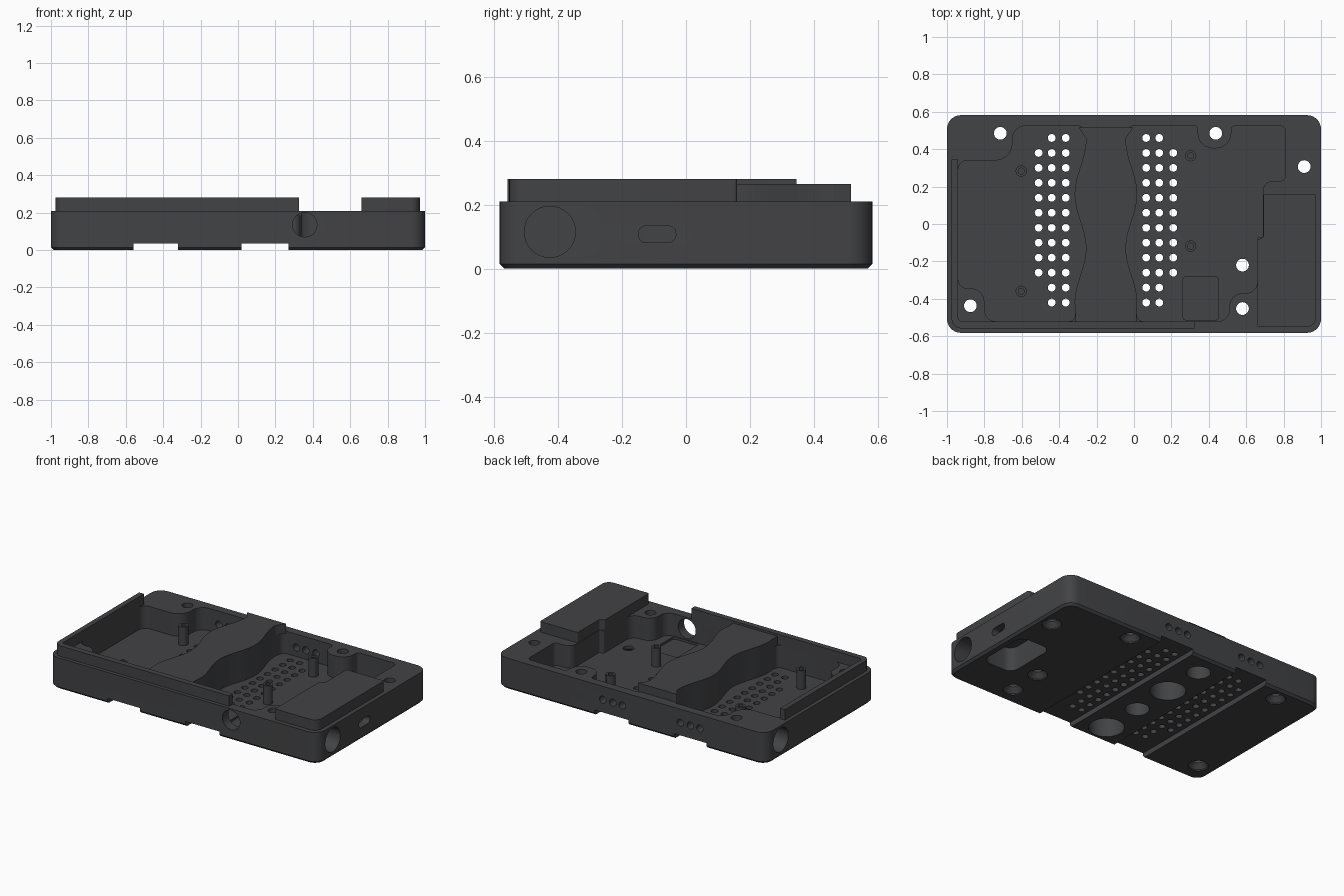
import bpy, bmesh, math
from mathutils import Vector, Matrix

if "Cube" in bpy.data.objects:
    bpy.data.objects.remove(bpy.data.objects["Cube"])

mat = bpy.data.materials.new("dark_plastic")
mat.diffuse_color = (0.055, 0.056, 0.06, 1)
mat.use_nodes = True
mat.node_tree.nodes["Principled BSDF"].inputs["Base Color"].default_value = mat.diffuse_color
FLOOR, RIM = 0.06, 0.21


def outline(pts, seg=7):
    """Polygon with corners (x, y, fillet radius) -> list of xy points."""
    out, n = [], len(pts)
    for i, (x, y, r) in enumerate(pts):
        p = Vector((x, y))
        if r == 0:
            out.append(p)
            continue
        a = (Vector(pts[i - 1][:2]) - p).normalized()
        b = (Vector(pts[(i + 1) % n][:2]) - p).normalized()
        half = a.angle(b) / 2
        c = p + (a + b).normalized() * r / math.sin(half)
        s = p + a * r / math.tan(half) - c
        e = p + b * r / math.tan(half) - c
        turn = math.atan2(s.x * e.y - s.y * e.x, s.dot(e))
        for k in range(seg + 1):
            out.append(c + Matrix.Rotation(turn * k / seg, 2) @ s)
    return out


def rect(x0, x1, y0, y1, r=0.0):
    return outline([(x0, y0, r), (x1, y0, r), (x1, y1, r), (x0, y1, r)])


def circle(x, y, r, n=32):
    return [Vector((x + r * math.cos(2 * math.pi * k / n), y + r * math.sin(2 * math.pi * k / n)))
            for k in range(n)]


def loft(bm, levels, m=Matrix()):
    """Stack equal-length outlines [(points, z), ...] into a closed solid."""
    rings = [[bm.verts.new(m @ Vector((p.x, p.y, z))) for p in pts] for pts, z in levels]
    for a, b in zip(rings, rings[1:]):
        for i in range(len(a)):
            j = (i + 1) % len(a)
            bm.faces.new((a[i], a[j], b[j], b[i]))
    bm.faces.new(rings[0])
    bm.faces.new(rings[-1])


def prism(bm, pts, z0, z1, m=Matrix()):
    loft(bm, [(pts, z0), (pts, z1)], m)


def finish(name, bm):
    bmesh.ops.recalc_face_normals(bm, faces=bm.faces[:])
    me = bpy.data.meshes.new(name)
    bm.to_mesh(me)
    bm.free()
    me.materials.append(mat)
    ob = bpy.data.objects.new(name, me)
    bpy.context.collection.objects.link(ob)
    return ob


def cut(target, bm):
    tool = finish("cutter", bm)
    tool.hide_render = True
    mod = target.modifiers.new("cut", 'BOOLEAN')
    mod.operation, mod.solver, mod.object = 'DIFFERENCE', 'EXACT', tool
    bpy.context.view_layer.objects.active = target
    bpy.ops.object.modifier_apply(modifier=mod.name)
    bpy.data.objects.remove(tool)


# wavy half-width of the central rib, wide around the big bores
def wave(side):
    ys = [0.46 - 0.93 * k / 48 for k in range(49)]
    return [(-0.15 + side * (0.137 + 0.03 * math.cos(2 * math.pi * (y - 0.16) / 0.58)), y, 0) for y in ys]


left_wave, right_wave = wave(-1), wave(1)

# tray body with chamfered bottom edge
bm = bmesh.new()
loft(bm, [(rect(-.985, .985, -.567, .567, .06), 0),
          (rect(-1, 1, -.582, .582, .075), .015),
          (rect(-1, 1, -.582, .582, .075), RIM)])
body = finish("tray_body", bm)

# left and right cavities around the screw corners
bm = bmesh.new()
left = [(-.94, -.345, .05), (-.94, .34, .05), (-.65, .34, .09), (-.65, .525, .07),
        (-.27, .525, .04)] + left_wave + [(-.32, -.52, .03), (-.80, -.52, .06), (-.80, -.345, .07)]
right = [(-.03, .525, .04), (.34, .525, .02), (.34, .405, .08), (.52, .405, .08), (.52, .525, .02),
         (.81, .525, .03), (.81, .23, .03), (.69, .23, .05), (.69, -.07, .01), (.66, -.07, .01),
         (.66, -.37, .06), (.51, -.37, .07), (.51, -.52, .06), (.02, -.52, .03)] + right_wave[::-1]
prism(bm, outline(left), FLOOR, .3)
prism(bm, outline(right), FLOOR, .3)
cut(body, bm)

# underside air channels, underside pocket, jack pocket in the floor
bm = bmesh.new()
prism(bm, rect(-.56, -.32, -.7, .7), -.1, .035)
prism(bm, rect(.02, .27, -.7, .7), -.1, .035)
prism(bm, rect(.72, .95, -.30, .07, .06), -.1, .16)
cut(body, bm)
bm = bmesh.new()
prism(bm, rect(.262, .452, -.515, -.28, .02), .045, .12)
cut(body, bm)

# vent grid, blind bores under the rib
bm = bmesh.new()
for cols, short in (((-.51, -.44, -.365), -.51), ((.065, .135, .21), .21)):
    for x in cols:
        for k in range(12):
            if x != short or 1 <= k <= 9:
                prism(bm, circle(x, .46 - .08 * k, .021, 16), -.1, .15)
for y, r in ((.43, .075), (.14, .11), (-.15, .075), (-.44, .11)):
    prism(bm, circle(-.15, y, r), -.1, .19)
cut(body, bm)

# countersunk screw holes
bm = bmesh.new()
for x, y in ((-.715, .485), (.437, .485), (.91, .307), (.58, -.22), (.58, -.452), (-.875, -.437)):
    loft(bm, [(circle(x, y, .062), -.1), (circle(x, y, .062), .008),
              (circle(x, y, .034), .04), (circle(x, y, .034), .4)])
cut(body, bm)

# side openings: round ports, oblong port, front jack hole, rear vents
along_x = Matrix(((0, 0, 1, 0), (1, 0, 0, 0), (0, 1, 0, 0), (0, 0, 0, 1)))   # (y, z, x)
along_y = Matrix(((1, 0, 0, 0), (0, 0, 1, 0), (0, 1, 0, 0), (0, 0, 0, 1)))   # (x, z, y)
bm = bmesh.new()
prism(bm, circle(-.425, .115, .08), .70, 1.1, along_x)
prism(bm, circle(.425, .115, .08), -1.1, -.76, along_x)
prism(bm, rect(-.148, -.032, .082, .133, .022), .9, 1.1, along_x)
prism(bm, circle(.357, .135, .065), -.7, -.49, along_y)
for x in (-.51, -.44, -.365, .065, .135, .21):
    prism(bm, circle(x, .12, .024, 20), .49, .7, along_y)
cut(body, bm)

# raised top of the central wavy rib
bm = bmesh.new()
rib = [(-.315, -.525, 0), (.015, -.525, 0)] + right_wave[::-1] + [(-.005, .515, 0), (-.295, .515, 0)] + left_wave
prism(bm, outline(rib), RIM - .01, .265)
rib_top = finish("wavy_rib_top", bm)

# L-shaped locating lip along the front and left
bm = bmesh.new()
lip = [(-.975, .345, 0), (-.975, -.558, .05), (.325, -.558, 0), (.325, -.52, 0), (-.94, -.52, .02), (-.94, .345, 0)]
prism(bm, outline(lip), RIM - .01, .28)
lip_ob = finish("locating_lip", bm)

# raised port housing on the right
bm = bmesh.new()
house = [(.66, -.552, .01), (.972, -.552, .05), (.972, .16, .01), (.692, .16, .01), (.692, -.07, .01), (.66, -.085, .01)]
prism(bm, outline(house), RIM - .01, .28)
house_ob = finish("port_housing", bm)

# hollow standoff posts
posts = []
for x, y in ((-.603, .283), (-.603, -.36), (.303, .365), (.303, -.118)):
    bm = bmesh.new()
    loft(bm, [(circle(x, y, .03, 24), FLOOR - .01), (circle(x, y, .03, 24), .185),
              (circle(x, y, .016, 24), .185), (circle(x, y, .016, 24), .09)])
    posts.append(finish("standoff_post", bm))

# smooth round walls, keep hard edges
bpy.ops.object.select_all(action='DESELECT')
for ob in [body, rib_top, lip_ob, house_ob] + posts:
    ob.select_set(True)
bpy.context.view_layer.objects.active = body
bpy.ops.object.shade_smooth_by_angle(angle=math.radians(30))
